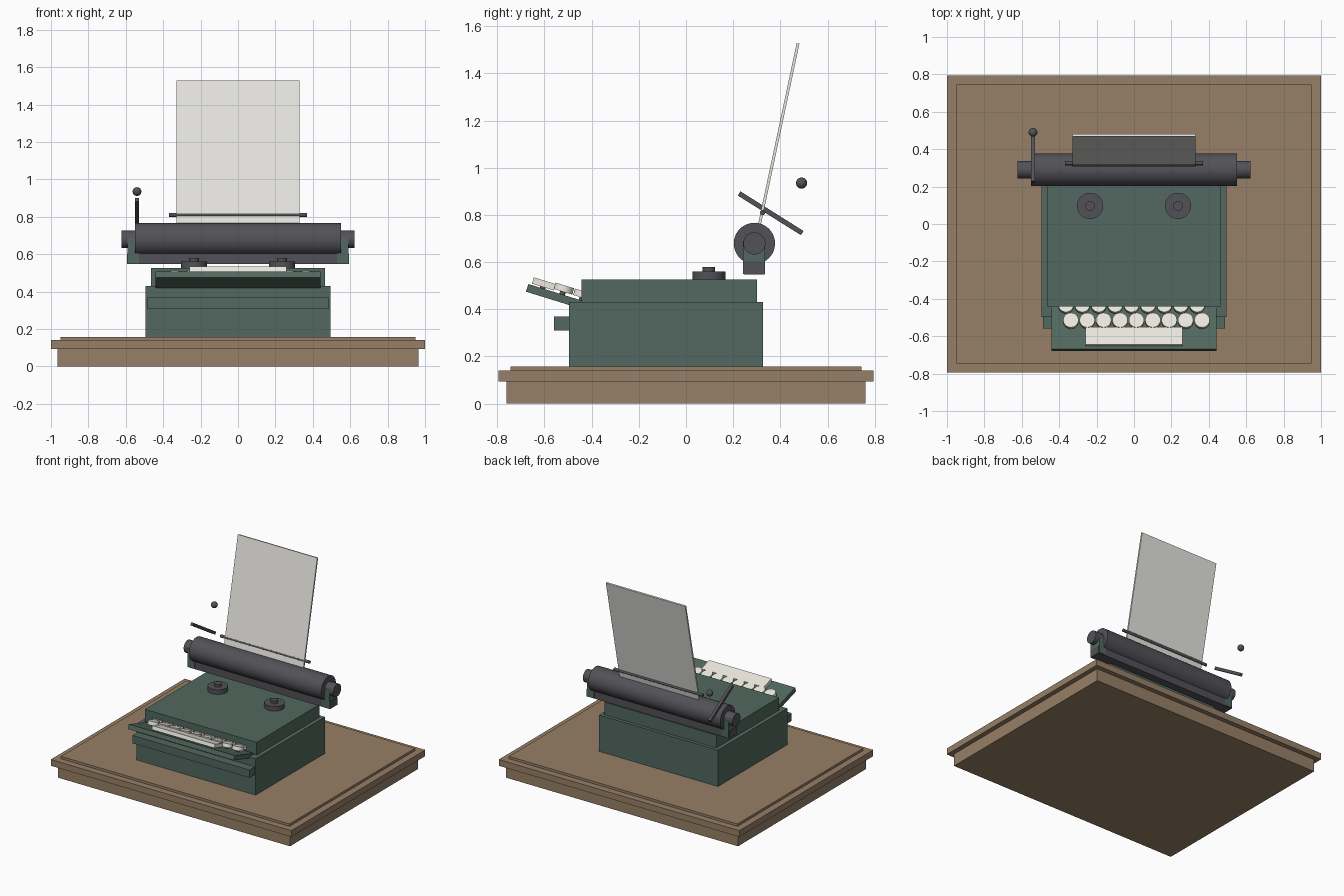
import bpy, math
from mathutils import Matrix, Vector

if "Cube" in bpy.data.objects:
    bpy.data.objects.remove(bpy.data.objects["Cube"])


def material(name, rgb):
    m = bpy.data.materials.new(name)
    m.diffuse_color = (*rgb, 1)
    m.use_nodes = True
    m.node_tree.nodes["Principled BSDF"].inputs["Base Color"].default_value = m.diffuse_color
    return m


WOOD = material("wood", (0.31, 0.215, 0.135))
GREEN = material("green_enamel", (0.085, 0.14, 0.115))
DARK = material("dark_metal", (0.085, 0.083, 0.095))
IVORY = material("ivory", (0.83, 0.81, 0.73))
PAPER = material("paper", (0.80, 0.79, 0.76))


def finish(name, mat, smooth=False):
    ob = bpy.context.object
    ob.name = name
    ob.data.materials.append(mat)
    if smooth:
        bpy.ops.object.shade_smooth_by_angle(angle=math.radians(35))
    return ob


def box(name, mat, x, y, z, frame=None):
    """Box from (min, max) ranges, optionally placed in a tilted frame."""
    bpy.ops.mesh.primitive_cube_add(size=1)
    ob = finish(name, mat)
    lo, hi = Vector((x[0], y[0], z[0])), Vector((x[1], y[1], z[1]))
    ob.data.transform(Matrix.Translation((lo + hi) / 2) @ Matrix.Diagonal((*(hi - lo), 1)))
    if frame:
        ob.matrix_world = frame
    return ob


def rod(name, mat, r, a, b, sides=32, frame=None):
    """Cylinder of radius r between points a and b."""
    a, b = Vector(a), Vector(b)
    bpy.ops.mesh.primitive_cylinder_add(vertices=sides, radius=r, depth=(b - a).length)
    ob = finish(name, mat, True)
    rot = (b - a).to_track_quat('Z', 'Y').to_matrix().to_4x4()
    ob.data.transform(Matrix.Translation((a + b) / 2) @ rot)
    if frame:
        ob.matrix_world = frame
    return ob


def tilted(loc, angle):
    return Matrix.Translation(loc) @ Matrix.Rotation(angle, 4, 'X')


# Wooden table top
box("table_base", WOOD, (-0.965, 0.965), (-0.76, 0.76), (0, 0.093))
box("table_slab", WOOD, (-1, 1), (-0.795, 0.795), (0.093, 0.14))
box("table_inlay", WOOD, (-0.95, 0.95), (-0.745, 0.745), (0.14, 0.158))

# Machine body
box("lower_body", GREEN, (-0.495, 0.495), (-0.497, 0.327), (0.158, 0.431))
box("upper_body", GREEN, (-0.465, 0.465), (-0.442, 0.302), (0.431, 0.526))
box("front_bar", GREEN, (-0.487, 0.487), (-0.56, -0.49), (0.31, 0.369))

# Tilted keyboard: frame origin at the front top edge of the key deck
deck = tilted((0, -0.6685, 0.507), -0.3)
box("key_deck", GREEN, (-0.44, 0.44), (0, 0.4), (-0.034, 0), deck)
box("space_bar", IVORY, (-0.26, 0.26), (0.014, 0.112), (0.006, 0.034), deck)
for x in (-0.2, 0.2):
    rod("space_bar_stem", DARK, 0.012, (x, 0.063, -0.005), (x, 0.063, 0.01), 12, deck)
for y, shift in ((0.15, 0.013), (0.236, -0.013)):
    for i in range(9):
        x = (i - 4) * 0.0877 + shift
        rod("key", IVORY, 0.041, (x, y, 0.012), (x, y, 0.04), 24, deck)
        rod("key_stem", DARK, 0.012, (x, y, -0.005), (x, y, 0.016), 12, deck)

# Ribbon spools, carriage brackets and platen knobs, mirrored left and right
PY, PZ = 0.29, 0.679
for s in (-1, 1):
    x = 0.235 * s
    rod("ribbon_spool", DARK, 0.07, (x, 0.097, 0.524), (x, 0.097, 0.56))
    rod("spool_hub", DARK, 0.026, (x, 0.097, 0.555), (x, 0.097, 0.58), 24)
    box("carriage_bracket", GREEN, sorted((0.53 * s, 0.59 * s)), (0.242, 0.336), (0.549, 0.69))
    rod("platen_knob", DARK, 0.047, (0.545 * s, PY, PZ), (0.622 * s, PY, PZ))

# Carriage
box("carriage_rail", DARK, (-0.593, 0.593), (0.246, 0.332), (0.547, 0.603))
rod("platen", DARK, 0.0875, (-0.55, PY, PZ), (0.55, PY, PZ), 48)
rod("paper_bail", DARK, 0.011, (-0.37, 0.325, 0.81), (0.37, 0.325, 0.81), 16)

# Paper sheet leaning back
box("paper", PAPER, (-0.33, 0.33), (-0.006, 0.006), (-0.82, 0), tilted((0, 0.475, 1.527), -0.21))

# Carriage return lever with its ball
box("return_lever", DARK, (-0.551, -0.53), (-0.158, 0.158), (-0.0105, 0.0105),
    tilted((0, 0.359, 0.807), -0.56))
bpy.ops.mesh.primitive_uv_sphere_add(segments=20, ring_count=12, radius=0.0235,
                                     location=(-0.54, 0.49, 0.935))
finish("lever_ball", DARK, True)
